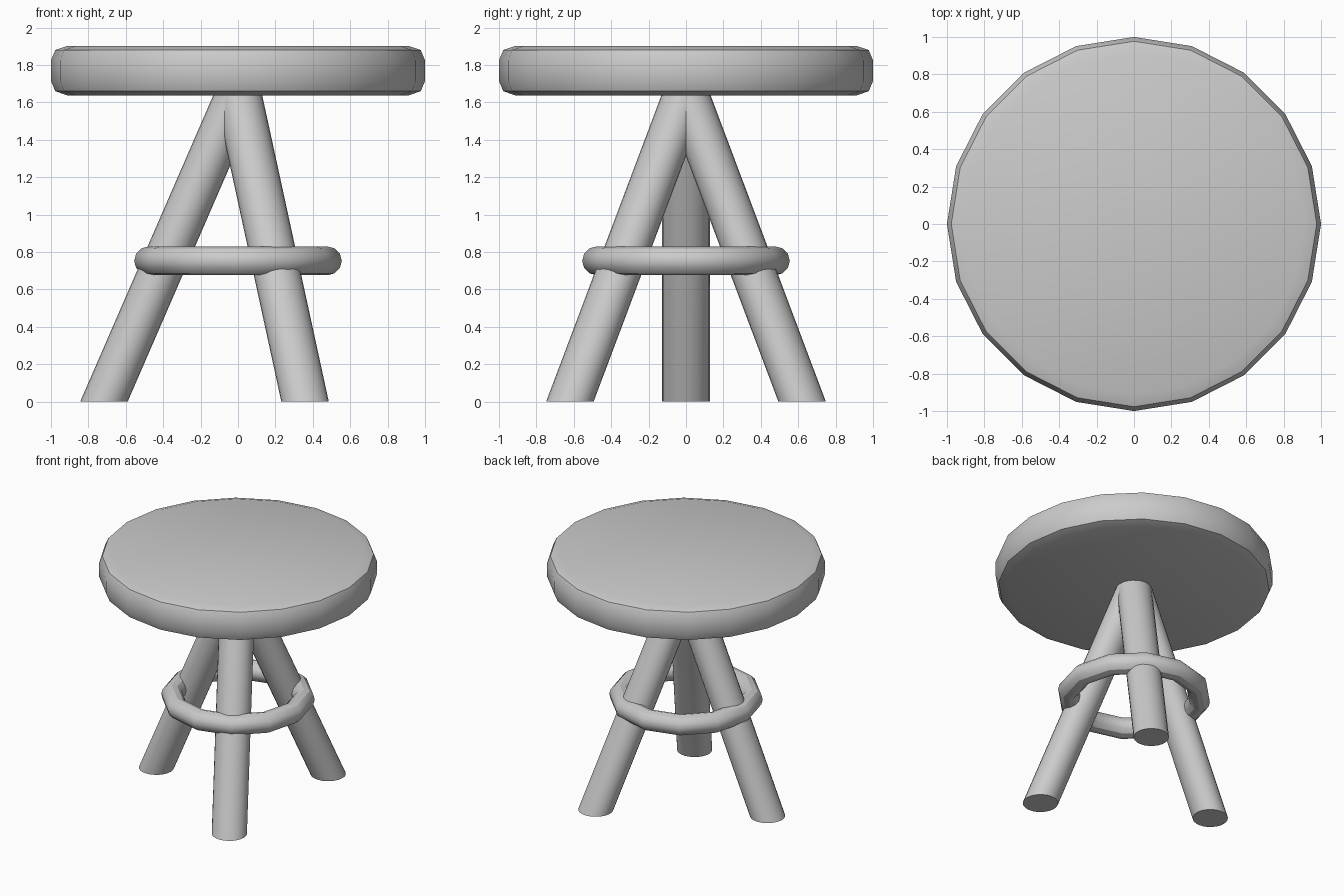
import bpy, bmesh
from math import sin, cos, pi, radians

if "Cube" in bpy.data.objects:
    bpy.data.objects.remove(bpy.data.objects["Cube"])


def build(name, rings):
    """Bridge stacked rings of points into a capped, smooth-shaded solid."""
    bm = bmesh.new()
    loops = [[bm.verts.new(p) for p in ring] for ring in rings]
    n = len(loops[0])
    for a, b in zip(loops, loops[1:]):
        for i in range(n):
            j = (i + 1) % n
            bm.faces.new((a[i], a[j], b[j], b[i]))
    bm.faces.new(loops[0][::-1])
    bm.faces.new(loops[-1])
    mesh = bpy.data.meshes.new(name)
    bm.to_mesh(mesh)
    bm.free()
    ob = bpy.data.objects.new(name, mesh)
    bpy.context.collection.objects.link(ob)
    smooth(ob)
    return ob


def smooth(ob):
    bpy.ops.object.select_all(action='DESELECT')
    ob.select_set(True)
    bpy.context.view_layer.objects.active = ob
    bpy.ops.object.shade_smooth_by_angle(angle=radians(30))


def ring(r, z, sides, cx=0.0, cy=0.0):
    return [(cx + r * cos(2 * pi * i / sides), cy + r * sin(2 * pi * i / sides), z)
            for i in range(sides)]


# Seat: 20-sided disc with rounded rim
profile = [(0.91, 1.637), (0.977, 1.66), (1.0, 1.715),
           (1.0, 1.825), (0.977, 1.88), (0.91, 1.903)]
build("seat", [ring(r, z, 20) for r, z in profile])

# Three splayed legs with level feet, meeting under the seat
for name, deg in (("left_leg", 180), ("front_leg", -60), ("back_leg", 60)):
    a = radians(deg)
    build(name, [ring(0.127, 0.0, 24, 0.717 * cos(a), 0.717 * sin(a)),
                 ring(0.127, 1.65, 24)])

# Foot ring
bpy.ops.mesh.primitive_torus_add(major_segments=12, minor_segments=12,
                                 major_radius=0.478, minor_radius=0.077,
                                 location=(0, 0, 0.753))
foot_ring = bpy.context.object
foot_ring.name = "foot_ring"
smooth(foot_ring)
